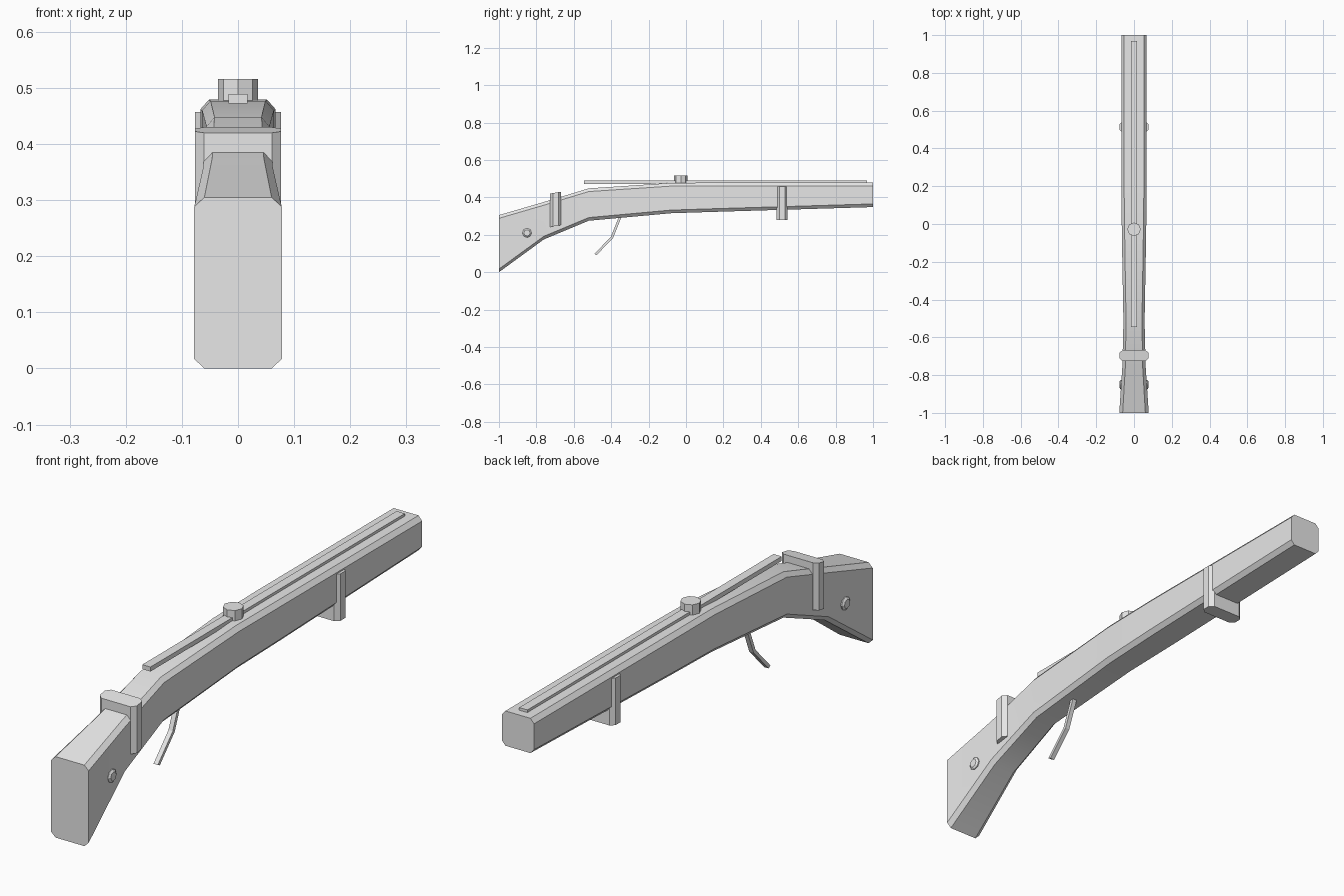
import bpy, bmesh, math
from mathutils import Matrix

if "Cube" in bpy.data.objects:
    bpy.data.objects.remove(bpy.data.objects["Cube"])

grey = bpy.data.materials.new("light_grey")
grey.diffuse_color = (0.8, 0.8, 0.8, 1)
grey.use_nodes = True
grey.node_tree.nodes["Principled BSDF"].inputs["Base Color"].default_value = grey.diffuse_color


def finish(bm, name):
    bmesh.ops.recalc_face_normals(bm, faces=bm.faces)
    me = bpy.data.meshes.new(name)
    bm.to_mesh(me)
    bm.free()
    me.materials.append(grey)
    ob = bpy.data.objects.new(name, me)
    bpy.context.collection.objects.link(ob)
    return ob


def loft(name, rings):
    """Skin a list of equal-length point rings and cap both ends."""
    bm = bmesh.new()
    vs = [[bm.verts.new(p) for p in r] for r in rings]
    n = len(rings[0])
    for a, b in zip(vs, vs[1:]):
        for i in range(n):
            j = (i + 1) % n
            bm.faces.new((a[i], a[j], b[j], b[i]))
    bm.faces.new(vs[0])
    bm.faces.new(vs[-1])
    return finish(bm, name)


def octagon(hu, hv, cu, cv):
    """Rectangle with cut corners."""
    return [(-hu + cu, -hv), (hu - cu, -hv), (hu, -hv + cv), (hu, hv - cv),
            (hu - cu, hv), (-hu + cu, hv), (-hu, hv - cv), (-hu, -hv + cv)]


# stock: y, bottom, top, half width, corner cut
stations = [(-1.0, 0.0, 0.305, 0.078, 0.018),
            (-0.76, 0.175, 0.375, 0.062, 0.016),
            (-0.52, 0.275, 0.448, 0.056, 0.014),
            (-0.08, 0.315, 0.477, 0.064, 0.015),
            (0.17, 0.323, 0.479, 0.067, 0.015),
            (1.0, 0.348, 0.479, 0.067, 0.015)]
rings = []
for y, z0, z1, w, c in stations:
    zm = (z0 + z1) / 2
    rings.append([(x, y, zm + z) for x, z in octagon(w, (z1 - z0) / 2, c, 0.017)])
stock = loft("stock", rings)
bpy.context.view_layer.objects.active = stock
stock.select_set(True)
bpy.ops.object.shade_smooth_by_angle(angle=math.radians(20))


# blocks with cut corners that pass through the stock
def clamp(name, y, z0, z1, slope):
    prof = octagon(0.077, 0.029, 0.016, 0.014)
    loft(name, [[(x, y + v, z + slope * v) for x, v in prof] for z in (z0, z1)])


clamp("rear_clamp", -0.697, 0.247, 0.425, 0.17)
clamp("front_clamp", 0.514, 0.28, 0.457, 0.0)

# rail along the top
loft("top_rail", [[(x, y, z) for x, z in
                   ((-0.017, 0.472), (0.017, 0.472), (0.017, 0.489), (-0.017, 0.489))]
                  for y in (-0.545, 0.968)])


# eight-sided knob and side bolts
def ring8(r):
    return [(r * math.cos(i * math.pi / 4), r * math.sin(i * math.pi / 4)) for i in range(8)]


loft("rail_knob", [[(x, y - 0.028, z) for x, y in ring8(0.036)] for z in (0.476, 0.516)])
for side, label in ((-1, "left_bolt"), (1, "right_bolt")):
    loft(label, [[(side * x, -0.85 + u, 0.21 + v) for u, v in ring8(r)]
                 for x, r in ((0.05, 0.025), (0.071, 0.025), (0.077, 0.017))])

# bent trigger lever: y, z centre line
path = [(-0.35, 0.30), (-0.395, 0.187), (-0.484, 0.094)]
loft("trigger", [[(-0.009, y - 0.006, z + 0.003), (0.009, y - 0.006, z + 0.003),
                  (0.009, y + 0.006, z - 0.003), (-0.009, y + 0.006, z - 0.003)]
                 for y, z in path])
